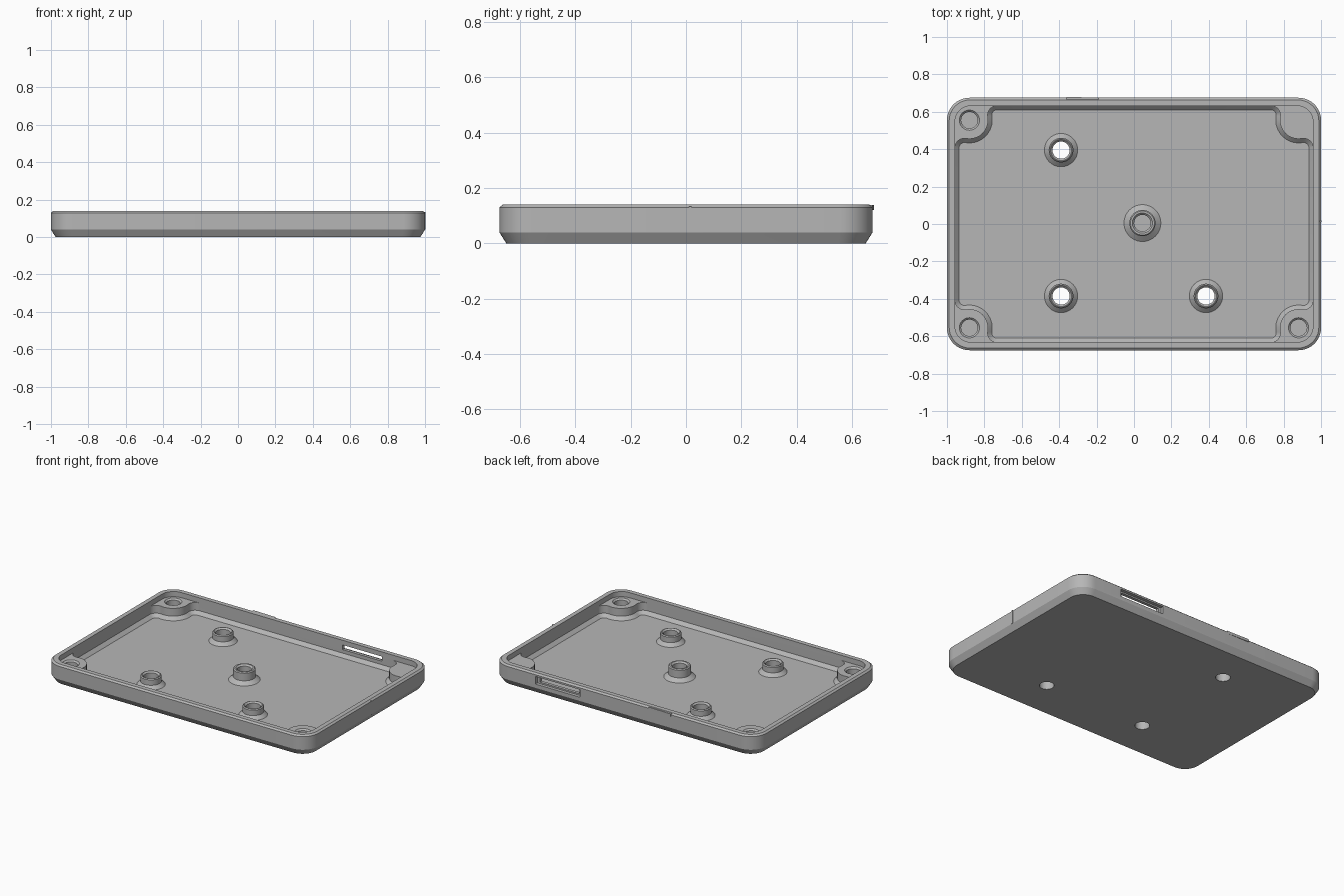
import bpy, bmesh
from math import sin, cos, pi, sqrt, atan2, radians

cube = bpy.data.objects.get("Cube")
if cube:
    bpy.data.objects.remove(cube, do_unlink=True)

GREY = (0.47, 0.47, 0.47, 1.0)
mat = bpy.data.materials.new("mid grey plastic")
mat.use_nodes = True
mat.diffuse_color = GREY
mat.node_tree.nodes["Principled BSDF"].inputs["Base Color"].default_value = GREY

HX, HY, H = 1.0, 0.675, 0.14      # half width, half depth, height
FLOOR, SHELF = 0.03, 0.105        # inner floor and corner boss heights
WALL = 0.043
BX, BY, BR = 0.88, 0.555, 0.1     # corner boss centre and radius
FILLET = 0.05


def arc(cx, cy, r, a0, a1, n=10):
    return [(cx + r * cos(a0 + (a1 - a0) * i / n), cy + r * sin(a0 + (a1 - a0) * i / n))
            for i in range(n + 1)]


def circle(cx, cy, r, n=40):
    return arc(cx, cy, r, 0, 2 * pi, n)[:-1]


def four_corners(quad):
    """Mirror a +x +y corner path, running from the x wall to the y wall, into a loop."""
    flip = quad[::-1]
    return (quad + [(-x, y) for x, y in flip] + [(-x, -y) for x, y in quad]
            + [(x, -y) for x, y in flip])


def rounded(d, r=0.12):
    r -= d * 0.8
    return four_corners(arc(HX - d - r, HY - d - r, r, 0, pi / 2))


def pocket(d):
    """Inner outline that runs around the corner bosses, shrunk by d."""
    f = FILLET
    ax = HX - WALL - f
    ay = BY - sqrt((BR + f) ** 2 - (BX - ax) ** 2)
    cy = HY - WALL - f
    cx = BX - sqrt((BR + f) ** 2 - (BY - cy) ** 2)
    t1 = atan2(BY - ay, BX - ax)
    t2 = atan2(BY - cy, BX - cx)
    return four_corners(arc(ax, ay, f - d, 0, t1)
                        + arc(BX, BY, BR + d, t1 + pi, t2 + pi)[::1][1:-1]
                        + arc(cx, cy, f - d, t2, pi / 2))


def make(name, bm):
    bmesh.ops.recalc_face_normals(bm, faces=bm.faces)
    me = bpy.data.meshes.new(name)
    bm.to_mesh(me)
    bm.free()
    me.materials.append(mat)
    ob = bpy.data.objects.new(name, me)
    bpy.context.collection.objects.link(ob)
    return ob


def loft(name, rings, caps=True):
    """Skin equal-length outlines given as (outline, z)."""
    bm = bmesh.new()
    rows = [[bm.verts.new((x, y, z)) for x, y in pts] for pts, z in rings]
    pairs = list(zip(rows, rows[1:]))
    if caps:
        bm.faces.new(rows[0])
        bm.faces.new(rows[-1])
    else:
        pairs.append((rows[-1], rows[0]))
    for a, b in pairs:
        for i in range(len(a)):
            j = (i + 1) % len(a)
            bm.faces.new((a[i], a[j], b[j], b[i]))
    return make(name, bm)


def box(name, x0, x1, y0, y1, z0, z1):
    outline = [(x0, y0), (x1, y0), (x1, y1), (x0, y1)]
    return loft(name, [(outline, z0), (outline, z1)])


def smooth(ob):
    bpy.ops.object.select_all(action='DESELECT')
    ob.select_set(True)
    bpy.context.view_layer.objects.active = ob
    bpy.ops.object.shade_smooth_by_angle(angle=radians(25))


# Tray body with chamfered base and rim
tray = loft("tray", [(rounded(0.025), 0), (rounded(0), 0.04),
                     (rounded(0), H - 0.01), (rounded(0.012), H)])

# Cavities: open upper part, then the pocket around the bosses
cutters = [
    loft("upper_cavity", [(rounded(WALL), SHELF), (rounded(WALL), H + 0.1)]),
    loft("lower_cavity", [(pocket(0.022), FLOOR), (pocket(0), FLOOR + 0.022),
                          (pocket(0), SHELF + 0.01)]),
]

# Blind screw holes in three of the four corner bosses
for sx, sy in ((-1, 1), (-1, -1), (1, -1)):
    c = (sx * BX, sy * BY)
    cutters.append(loft("boss_hole", [(circle(*c, 0.044), 0.04), (circle(*c, 0.044), SHELF - 0.01),
                                      (circle(*c, 0.054), SHELF), (circle(*c, 0.054), SHELF + 0.01)]))

# Holes through the floor under three standoffs
POSTS = ((-0.39, 0.395), (-0.39, -0.385), (0.385, -0.385))
BORE = 0.046
for c in POSTS:
    cutters.append(loft("floor_hole", [(circle(*c, BORE), -0.1), (circle(*c, BORE), FLOOR + 0.05)]))

# Port slot in the back wall: outer recess and through opening
cutters.append(box("port_recess", 0.33, 0.67, HY - 0.022, HY + 0.1, 0.066, 0.118))
cutters.append(box("port_opening", 0.35, 0.65, HY - 0.1, HY + 0.1, 0.076, 0.108))

for cut in cutters:
    mod = tray.modifiers.new(cut.name, 'BOOLEAN')
    mod.operation = 'DIFFERENCE'
    mod.solver = 'EXACT'
    mod.object = cut
    cut.hide_render = True
bpy.context.view_layer.update()
baked = bpy.data.meshes.new_from_object(tray.evaluated_get(bpy.context.evaluated_depsgraph_get()))
tray.modifiers.clear()
tray.data = baked
for cut in cutters:
    bpy.data.objects.remove(cut, do_unlink=True)
smooth(tray)


# Standoffs with flared feet
def standoff(name, c, top, foot, r, bore, bottom, blind):
    profile = [(foot, FLOOR - 0.001), (r, FLOOR + 0.022), (r, top - 0.006), (r - 0.006, top),
               (bore + 0.01, top), (bore, top - 0.01), (bore, bottom)]
    rings = [(circle(*c, rad), z) for rad, z in profile]
    smooth(loft(name, rings, caps=blind))


for i, c in enumerate(POSTS):
    standoff(f"standoff_{i + 1}", c, 0.095, 0.09, 0.066, BORE, FLOOR - 0.001, False)
standoff("centre_standoff", (0.045, 0.005), 0.11, 0.1, 0.07, 0.044, 0.05, True)

# Thin rib on the side wall and wedge on the back rim
box("side_rib", HX - 0.01, HX + 0.003, 0.01, 0.02, 0.04, H - 0.006)
wedge = [(-0.36, HY - 0.012), (-0.19, HY - 0.012), (-0.19, HY), (-0.36, HY + 0.005)]
loft("rim_wedge", [(wedge, H - 0.02), (wedge, H - 0.002)])
